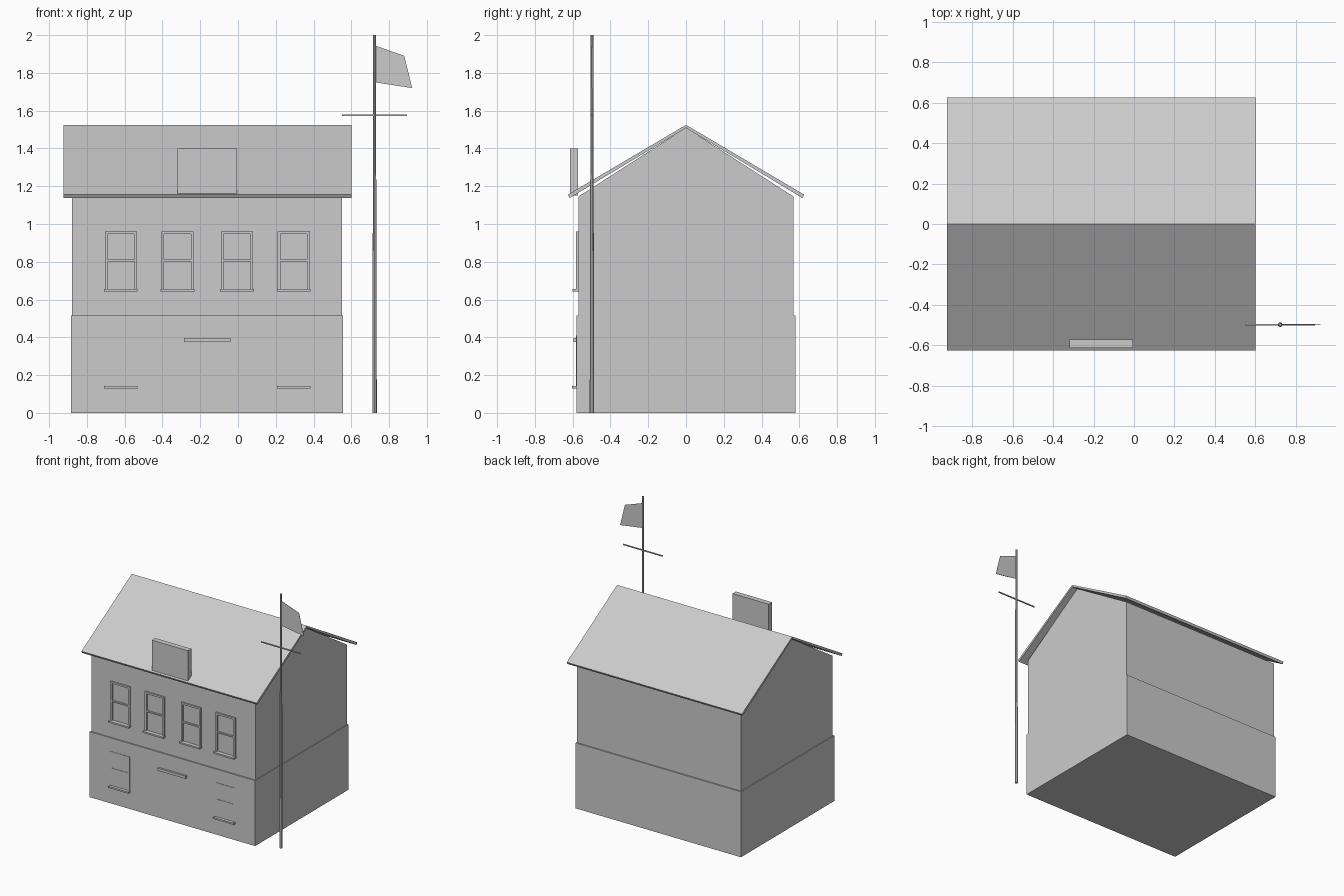
import bpy, bmesh, math

if "Cube" in bpy.data.objects:
    bpy.data.objects.remove(bpy.data.objects["Cube"])

grey = bpy.data.materials.new("plain grey")
grey.diffuse_color = (0.6, 0.6, 0.6, 1)
grey.use_nodes = True
grey.node_tree.nodes["Principled BSDF"].inputs["Base Color"].default_value = grey.diffuse_color


def finish(name, bm):
    bmesh.ops.recalc_face_normals(bm, faces=bm.faces)
    me = bpy.data.meshes.new(name)
    bm.to_mesh(me)
    bm.free()
    me.materials.append(grey)
    ob = bpy.data.objects.new(name, me)
    bpy.context.collection.objects.link(ob)
    return ob


def add_box(bm, x0, x1, y0, y1, z0, z1):
    vs = bmesh.ops.create_cube(bm, size=1)["verts"]
    for v in vs:
        v.co = (x1 if v.co.x > 0 else x0, y1 if v.co.y > 0 else y0,
                z1 if v.co.z > 0 else z0)


def box(name, *dims):
    bm = bmesh.new()
    add_box(bm, *dims)
    return finish(name, bm)


def prism(name, pts, offset):
    # Extrude a closed outline along an offset
    bm = bmesh.new()
    f = bm.faces.new([bm.verts.new(p) for p in pts])
    r = bmesh.ops.extrude_face_region(bm, geom=[f])
    bmesh.ops.translate(bm, vec=offset,
                        verts=[g for g in r["geom"] if isinstance(g, bmesh.types.BMVert)])
    return finish(name, bm)


def window(name, cx, z0, z1, y_front):
    # Frame with a cross bar and a projecting sill
    w, t, yb = 0.085, 0.014, -0.56
    bm = bmesh.new()
    for s in (-1, 1):
        a, b = sorted((cx + s * w, cx + s * (w - t)))
        add_box(bm, a, b, y_front, yb, z0, z1)
    zm = (z0 + z1) / 2
    for a, b in ((z1 - t, z1), (zm - 0.005, zm + 0.005)):
        add_box(bm, cx - w + t, cx + w - t, y_front, yb, a, b)
    add_box(bm, cx - w - 0.004, cx + w + 0.004, y_front - 0.02, yb, z0 - 0.012, z0)
    return finish(name, bm)


# Walls: slightly wider ground storey, gabled upper storey
box("ground_storey", -0.885, 0.555, -0.58, 0.58, 0, 0.515)
gable = [(-0.57, 0.515), (0.57, 0.515), (0.57, 1.145), (0, 1.51), (-0.57, 1.145)]
prism("upper_storey", [(-0.878, y, z) for y, z in gable], (1.428, 0, 0))

# Thin pitched roof
roof = [(-0.626, 1.155), (0, 1.525), (0.626, 1.155),
        (0.616, 1.138), (0, 1.508), (-0.616, 1.138)]
prism("roof", [(-0.925, y, z) for y, z in roof], (1.525, 0, 0))

# Board standing on the front eave
box("eave_board", -0.32, -0.005, -0.614, -0.572, 1.15, 1.40)

# Windows
for i, x in enumerate((-0.62, -0.32, -0.005, 0.295)):
    window(f"upper_window_{i + 1}", x, 0.655, 0.96, -0.582)
for i, x in enumerate((-0.62, 0.295)):
    window(f"lower_window_{i + 1}", x, 0.142, 0.41, -0.583)

# Ledge above the entrance
box("door_ledge", -0.285, -0.04, -0.595, -0.57, 0.375, 0.396)

# Tapered flagpole, crossbar and flag
bm = bmesh.new()
bmesh.ops.create_cone(bm, cap_ends=True, segments=8, radius1=0.012, radius2=0.007, depth=2)
bmesh.ops.translate(bm, vec=(0.723, -0.498, 1), verts=bm.verts)
finish("flagpole", bm)
box("pole_crossbar", 0.55, 0.895, -0.502, -0.494, 1.571, 1.579)
flag = [(0.725, 1.945), (0.88, 1.89), (0.922, 1.72), (0.725, 1.75)]
prism("flag", [(x, -0.499, z) for x, z in flag], (0, 0.002, 0))
